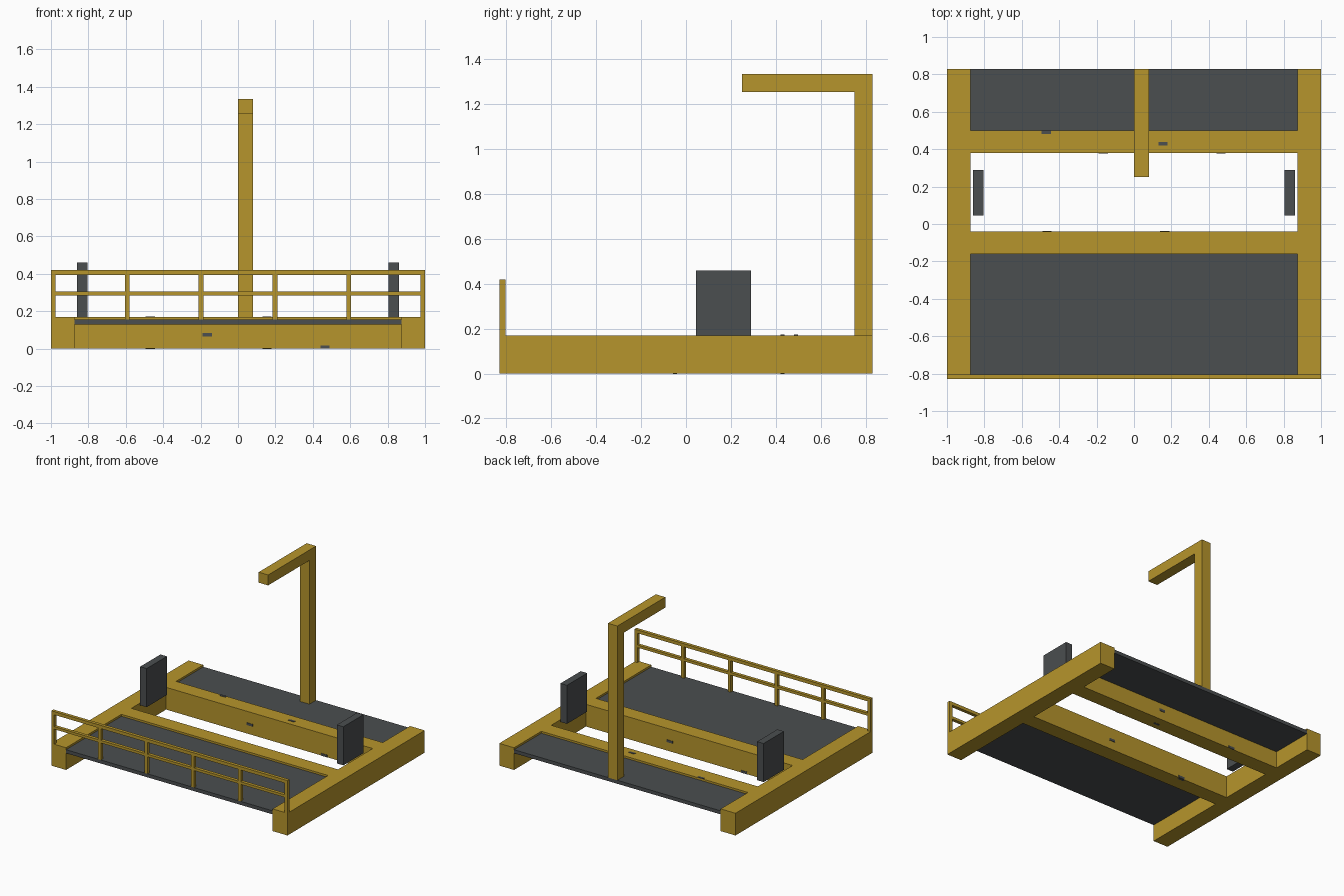
import bpy
import bmesh
from mathutils import Vector

old = bpy.data.objects.get("Cube")
if old:
    bpy.data.objects.remove(old, do_unlink=True)


def material(name, rgb):
    mat = bpy.data.materials.new(name)
    mat.use_nodes = True
    colour = (*rgb, 1)
    mat.diffuse_color = colour
    mat.node_tree.nodes["Principled BSDF"].inputs["Base Color"].default_value = colour
    return mat


yellow = material("ochre_yellow", (0.47, 0.30, 0.025))
grey = material("dark_grey", (0.07, 0.077, 0.08))


def box(name, xs, ys, zs, mat):
    """Box from its low and high limits on each axis."""
    spans = (xs, ys, zs)
    centre = Vector([sum(s) / 2 for s in spans])
    size = Vector([s[1] - s[0] for s in spans])
    mesh = bpy.data.meshes.new(name)
    bm = bmesh.new()
    bmesh.ops.create_cube(bm, size=1)
    for v in bm.verts:
        v.co = v.co * size + centre
    bm.to_mesh(mesh)
    bm.free()
    mesh.materials.append(mat)
    obj = bpy.data.objects.new(name, mesh)
    bpy.context.collection.objects.link(obj)
    return obj


END = 0.83       # half depth of the frame
INNER = 0.875    # inner face of the side beams
TOP = 0.17       # top of the frame
DECK = 0.155     # top of the decks
front_y = (-0.16, -0.04)
back_y = (0.38, 0.50)

# Side beams and upright guide plates
for side, s in (("left", 1), ("right", -1)):
    box(side + "_beam", sorted((s * INNER, s)), (-END, END), (0, TOP), yellow)
    box(side + "_guide_plate", sorted((s * 0.805, s * 0.86)), (0.045, 0.29),
        (TOP - 0.005, 0.46), grey)

# Cross beams
for name, ys in (("front", front_y), ("back", back_y)):
    box(name + "_cross_beam", (-INNER, INNER), ys, (0, TOP), yellow)

# Walkway decks
box("front_deck", (-INNER, INNER), (-END, front_y[0]), (0.128, DECK), grey)
box("back_deck", (-INNER, INNER), (back_y[1], END), (0.128, DECK), grey)

# Front railing
T = 0.025
rail_y = (-END, -END + T)
for i in range(6):
    x = -1 + T / 2 + i * (2 - T) / 5
    foot = TOP if i in (0, 5) else DECK
    box("railing_post", (x - T / 2, x + T / 2), rail_y, (foot, 0.42), yellow)
box("top_rail", (-1, 1), rail_y, (0.395, 0.42), yellow)
box("middle_rail", (-1, 1), rail_y, (0.285, 0.305), yellow)

# Mast with overhead arm
box("mast", (0, 0.08), (0.75, END), (DECK, 1.255), yellow)
box("mast_arm", (0, 0.08), (0.25, END), (1.255, 1.335), yellow)

# Small dark marks on the cross beam faces
W, H, P = 0.025, 0.009, 0.003
for ys in (front_y, back_y):
    for y, s in ((ys[0], 1), (ys[1], -1)):
        for x, z in ((-0.165 * s, 0.075), (0.465 * s, H)):
            box("face_mark", (x - W, x + W), (y - P, y + P), (z - H, z + H), grey)
for x, y, z in ((0.155, 0.43, TOP), (-0.47, 0.49, TOP),
                (0.155, 0.43, P), (-0.47, -0.05, P)):
    box("flat_mark", (x - W, x + W), (y - H, y + H), (z - P - 0.001, z + P), grey)
